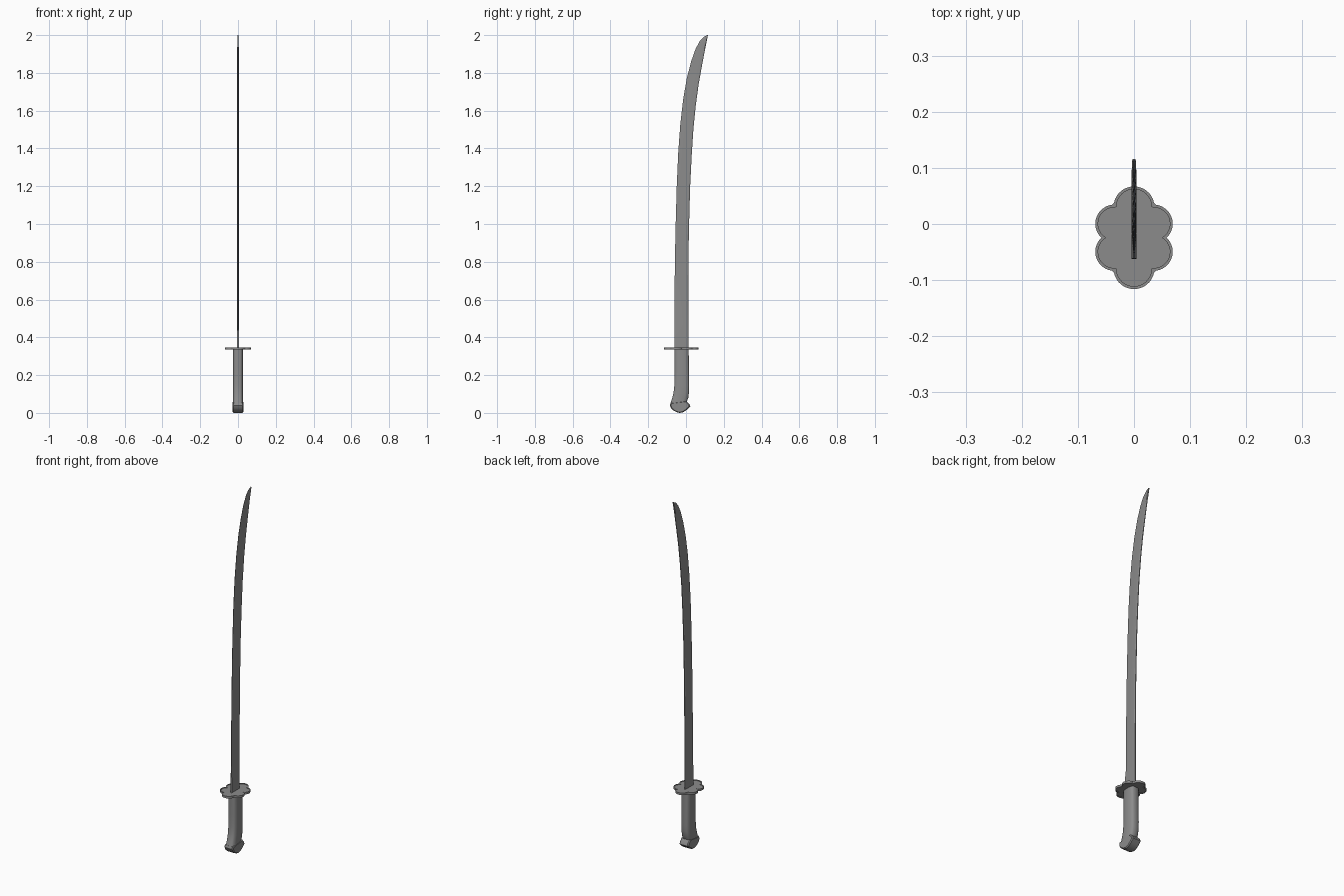
import bpy, bmesh, math
from mathutils import Vector

if "Cube" in bpy.data.objects:
    bpy.data.objects.remove(bpy.data.objects["Cube"])

steel = bpy.data.materials.new("dark_grey")
steel.diffuse_color = (.26, .26, .26, 1)
steel.use_nodes = True
steel.node_tree.nodes["Principled BSDF"].inputs["Base Color"].default_value = steel.diffuse_color


def finish(name, bm, angle=30):
    bmesh.ops.recalc_face_normals(bm, faces=bm.faces)
    mesh = bpy.data.meshes.new(name)
    bm.to_mesh(mesh)
    bm.free()
    mesh.materials.append(steel)
    ob = bpy.data.objects.new(name, mesh)
    bpy.context.collection.objects.link(ob)
    bpy.ops.object.select_all(action='DESELECT')
    ob.select_set(True)
    bpy.context.view_layer.objects.active = ob
    bpy.ops.object.shade_smooth_by_angle(angle=math.radians(angle))
    return ob


def loft(name, rings, angle=30):
    bm = bmesh.new()
    loops = [[bm.verts.new(p) for p in ring] for ring in rings]
    n = len(loops[0])
    for a, b in zip(loops, loops[1:]):
        for i in range(n):
            j = (i + 1) % n
            bm.faces.new((a[i], a[j], b[j], b[i]))
    bm.faces.new(loops[0])
    bm.faces.new(loops[-1])
    return finish(name, bm, angle)


def section_ring(front, back, section):
    # Mirrored cross-section between a front and a back (y, z) point
    f, b = Vector((0, *front)), Vector((0, *back))
    right = [f.lerp(b, t) + Vector((w, 0, 0)) for t, w in section]
    left = [f.lerp(b, t) - Vector((w, 0, 0)) for t, w in reversed(section)]
    return right + left


# Blade: cutting edge (y, z), spine (y, z), edge half width, body half width
stations = [
    ((-.062, .340), (.012, .340), .0045, .0045),
    ((-.062, .430), (.012, .430), .0045, .0045),
    ((-.061, .470), (.012, .470), .0006, .0045),
    ((-.060, .700), (.012, .700), .0006, .0045),
    ((-.056, .950), (.015, .950), .0006, .0045),
    ((-.049, 1.20), (.022, 1.20), .0006, .0045),
    ((-.041, 1.38), (.030, 1.36), .0006, .0045),
    ((-.030, 1.53), (.039, 1.50), .0006, .0045),
    ((-.015, 1.66), (.052, 1.63), .0006, .0045),
    ((.004, 1.77), (.067, 1.74), .0006, .0045),
    ((.027, 1.86), (.083, 1.83), .0006, .0043),
    ((.050, 1.925), (.096, 1.90), .0006, .0041),
    ((.071, 1.966), (.105, 1.945), .0006, .0039),
    ((.093, 1.990), (.112, 1.980), .0006, .0036),
    ((.114, 2.000), (.116, 1.999), .0006, .0025),
]
loft("blade", [section_ring(e, s, [(0, t), (.65, w), (.92, w), (1, w * .45)])
               for e, s, t, w in stations], 20)

# Guard: outline as the outer union of six round lobes
CY = -.0245
lobes = [(0, .055, .0365), (0, -.055, .0365)]
lobes += [(sx * .035, sy * .025, .034) for sx in (-1, 1) for sy in (-1, 1)]


def outline(inset, z):
    pts = []
    for k in range(96):
        a = math.tau * k / 96
        c, s = math.cos(a), math.sin(a)
        best = 0
        for lx, ly, r in lobes:
            along = lx * c + ly * s
            disc = (r - inset) ** 2 - (lx * lx + ly * ly - along * along)
            if disc > 0:
                best = max(best, along + math.sqrt(disc))
        pts.append((best * c, best * s + CY, z))
    return pts


loft("guard", [outline(.005, .338), outline(.005, .335), outline(0, .335),
               outline(0, .347), outline(.005, .347), outline(.005, .344)])

# Grip: chamfered section swept down and bent forward, front and back (y, z)
grip = [((-.060, .337), (.014, .337)), ((-.060, .220), (.016, .220)),
        ((-.061, .150), (.017, .145)), ((-.066, .105), (.016, .110)),
        ((-.074, .075), (.012, .080)), ((-.082, .050), (.004, .060))]
grip_section = [(0, .014), (.07, .021), (.25, .026), (.75, .026), (.93, .021), (1, .014)]
loft("grip", [section_ring(f, b, grip_section) for f, b in grip], 40)

# Pommel: side profile extruded across the width
profile = [(-.082, .052), (-.086, .040), (-.080, .026), (-.066, .012),
           (-.048, .003), (-.032, 0), (-.014, .004), (.006, .018),
           (.023, .034), (.020, .044), (.003, .062)]
mid = Vector((-.033, .035))


def pommel_ring(x, scale):
    return [(x, *(mid + (Vector(p) - mid) * scale)) for p in profile]


loft("pommel", [pommel_ring(-.028, .88), pommel_ring(-.023, 1),
                pommel_ring(.023, 1), pommel_ring(.028, .88)])
